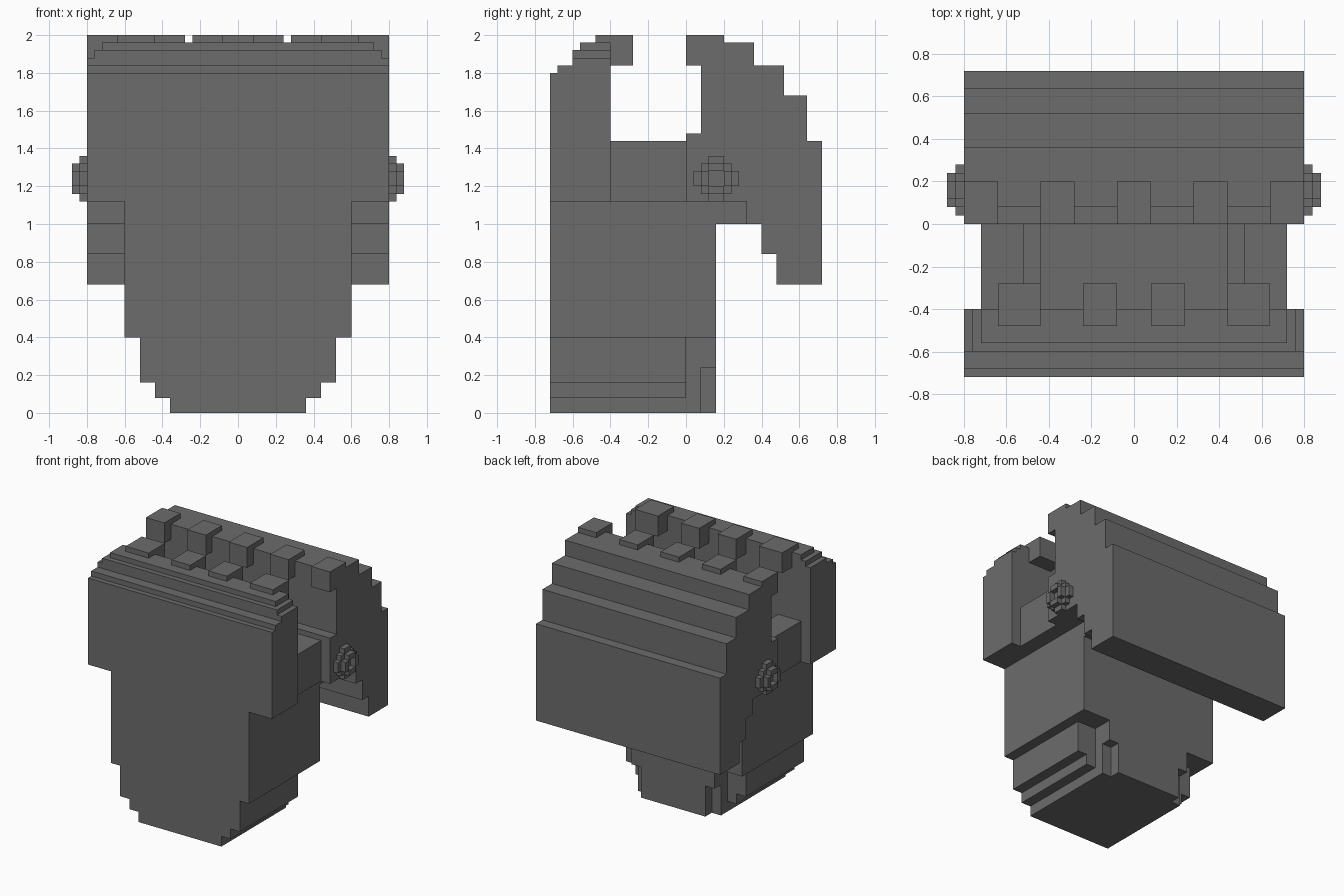
import bpy, bmesh
from mathutils import Vector

cube = bpy.data.objects.get("Cube")
if cube:
    bpy.data.objects.remove(cube, do_unlink=True)

grey = bpy.data.materials.new("dark grey")
grey.use_nodes = True
COLOUR = (0.15, 0.15, 0.15, 1)
grey.diffuse_color = COLOUR
grey.node_tree.nodes["Principled BSDF"].inputs["Base Color"].default_value = COLOUR


def finish(name, bm):
    bmesh.ops.recalc_face_normals(bm, faces=bm.faces)
    mesh = bpy.data.meshes.new(name)
    bm.to_mesh(mesh)
    bm.free()
    mesh.materials.append(grey)
    obj = bpy.data.objects.new(name, mesh)
    bpy.context.scene.collection.objects.link(obj)
    return obj


def boxes(name, specs):
    """One object made of boxes, each given as x0, x1, y0, y1, z0, z1."""
    bm = bmesh.new()
    for x0, x1, y0, y1, z0, z1 in specs:
        verts = bmesh.ops.create_cube(bm, size=1)["verts"]
        bmesh.ops.scale(bm, vec=(x1 - x0, y1 - y0, z1 - z0), verts=verts)
        bmesh.ops.translate(bm, vec=((x0 + x1) / 2, (y0 + y1) / 2, (z0 + z1) / 2), verts=verts)
    return finish(name, bm)


def extrude(name, profile, axis, start, end):
    """Extrude a 2D outline along an axis; the outline uses the other two axes in order."""
    bm = bmesh.new()
    verts = []
    for p in profile:
        co = list(p)
        co.insert(axis, start)
        verts.append(bm.verts.new(co))
    face = bm.faces.new(verts)
    out = bmesh.ops.extrude_face_region(bm, geom=[face])["geom"]
    move = Vector((0, 0, 0))
    move[axis] = end - start
    bmesh.ops.translate(bm, vec=move, verts=[g for g in out if isinstance(g, bmesh.types.BMVert)])
    return finish(name, bm)


def mirrored(half):
    """Close an outline by reflecting it in its first coordinate."""
    return half + [(-a, b) for a, b in reversed(half)]


# Neck: stepped towards the bottom
extrude("neck_front", mirrored([(0.36, 0), (0.36, 0.08), (0.44, 0.08), (0.44, 0.16), (0.52, 0.16),
                                (0.52, 0.40), (0.60, 0.40), (0.60, 1.12)]), 1, -0.72, 0)
extrude("neck_back", mirrored([(0.36, 0.24), (0.36, 0.40), (0.60, 0.40), (0.60, 1.12)]), 1, 0, 0.16)
extrude("neck_foot", mirrored([(0.36, 0), (0.36, 0.08), (0.28, 0.08), (0.28, 0.16)]), 2, 0, 0.24)
boxes("neck_bridge", [(-0.60, 0.60, 0.16, 0.32, 1.00, 1.12)])

# Front jaw: thick plate with stepped lip
boxes("front_jaw", [
    (-0.80, 0.80, -0.72, -0.40, 1.12, 1.80),
    (-0.80, 0.80, -0.68, -0.40, 1.80, 1.84),
    (-0.80, 0.80, -0.60, -0.40, 1.84, 1.88),
    (-0.76, 0.76, -0.60, -0.40, 1.88, 1.92),
    (-0.72, 0.72, -0.56, -0.40, 1.92, 1.96),
])

# Back jaw: one stepped side profile
extrude("back_jaw", [(0, 1.12), (0.32, 1.12), (0.32, 1.00), (0.40, 1.00), (0.40, 0.84), (0.48, 0.84),
                     (0.48, 0.68), (0.72, 0.68), (0.72, 1.44), (0.64, 1.44), (0.64, 1.68),
                     (0.52, 1.68), (0.52, 1.84), (0.36, 1.84), (0.36, 1.96), (0.08, 1.96),
                     (0.08, 1.48), (0, 1.48)], 0, -0.80, 0.80)

# Teeth on both jaws
boxes("front_teeth", [(a, b, -0.48, -0.28, 1.84, 2.00)
                      for a, b in [(-0.64, -0.44), (-0.24, -0.08), (0.08, 0.24), (0.44, 0.64)]])
boxes("back_teeth", [(c - 0.08, c + 0.08, 0, 0.20, 1.84, 2.00)
                     for c in (-0.72, -0.36, 0, 0.36, 0.72)])

# Cheeks, stepping down into the mouth, and round hinge knobs
for side, s in (("left", 1), ("right", -1)):
    def span(a, b):
        return (a, b) if s > 0 else (-b, -a)

    boxes(side + "_cheek", [
        (*span(0.52, 0.72), -0.40, 0, 1.12, 1.44),
        (*span(0.44, 0.52), -0.40, 0, 1.12, 1.28),
    ])
    disc = [(0.12, 1.12), (0.20, 1.12), (0.20, 1.16), (0.24, 1.16), (0.24, 1.20), (0.28, 1.20),
            (0.28, 1.28), (0.24, 1.28), (0.24, 1.32), (0.20, 1.32), (0.20, 1.36), (0.12, 1.36),
            (0.12, 1.32), (0.08, 1.32), (0.08, 1.28), (0.04, 1.28), (0.04, 1.20), (0.08, 1.20),
            (0.08, 1.16), (0.12, 1.16)]
    extrude(side + "_hinge_disc", disc, 0, s * 0.80, s * 0.84)
    boxes(side + "_hinge_studs", [(*span(0.84, 0.88), *yz) for yz in (
        (0.12, 0.20, 1.28, 1.32), (0.12, 0.20, 1.16, 1.20),
        (0.08, 0.12, 1.20, 1.28), (0.20, 0.24, 1.20, 1.28))])
